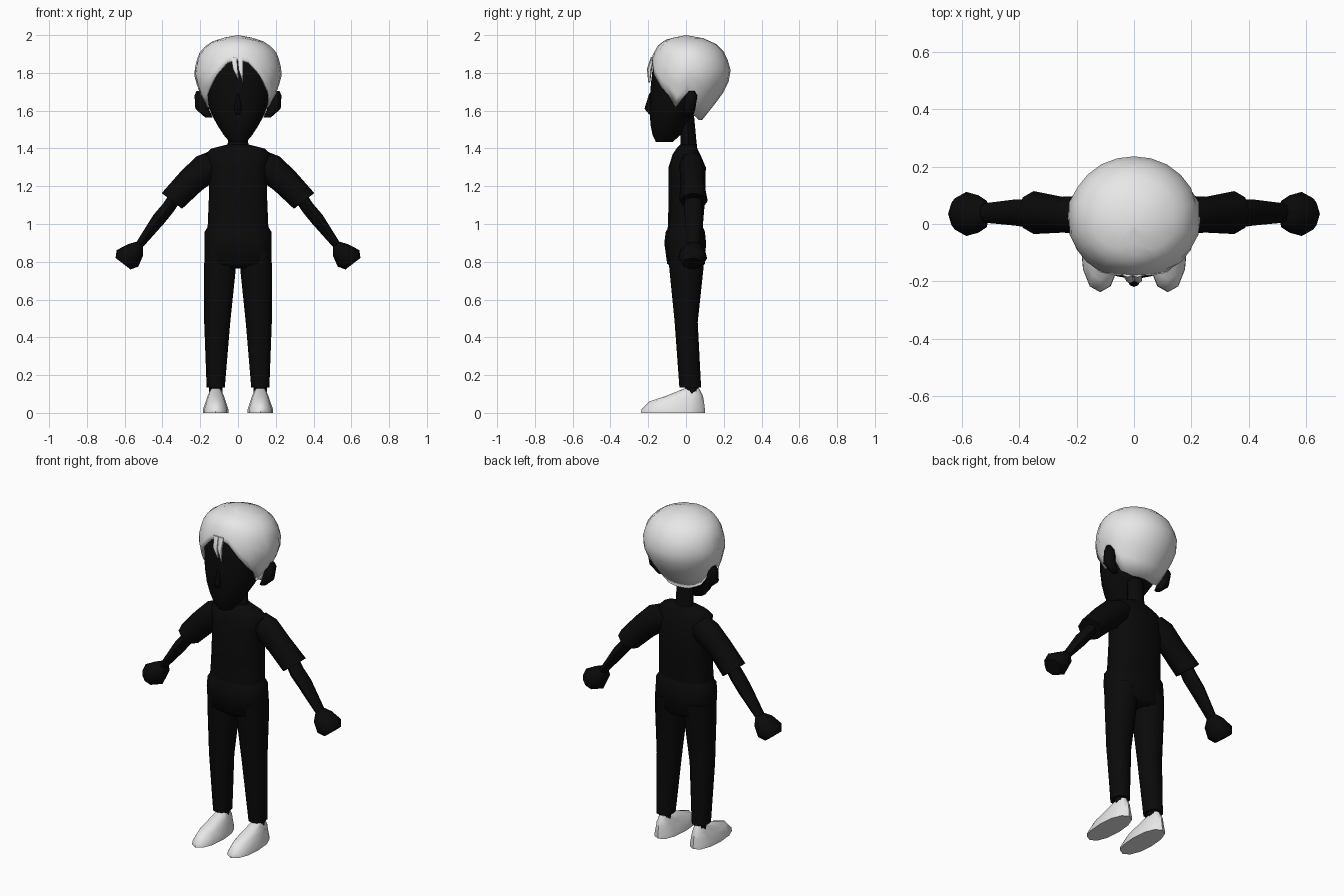
import bpy, bmesh
from math import sin, cos, pi, radians, copysign

if "Cube" in bpy.data.objects:
    bpy.data.objects.remove(bpy.data.objects["Cube"])


def material(name, value):
    m = bpy.data.materials.new(name)
    m.use_nodes = True
    m.diffuse_color = (value, value, value, 1)
    m.node_tree.nodes["Principled BSDF"].inputs["Base Color"].default_value = (value, value, value, 1)
    return m


BLACK = material("black", 0.003)
WHITE = material("off white", 0.8)


def finish(name, bm, mat, angle=50):
    bmesh.ops.recalc_face_normals(bm, faces=bm.faces)
    mesh = bpy.data.meshes.new(name)
    bm.to_mesh(mesh)
    bm.free()
    mesh.materials.append(mat)
    ob = bpy.data.objects.new(name, mesh)
    bpy.context.collection.objects.link(ob)
    bpy.ops.object.select_all(action="DESELECT")
    ob.select_set(True)
    bpy.context.view_layer.objects.active = ob
    bpy.ops.object.shade_smooth_by_angle(angle=radians(angle))
    return ob


def bridge(bm, rows):
    n = len(rows[0])
    for a, b in zip(rows, rows[1:]):
        for i in range(n):
            j = (i + 1) % n
            bm.faces.new((a[i], a[j], b[j], b[i]))


def loft(name, rings, mat, n=12, tilt=0, side=1, power=1):
    """Rings are (x, z, half width, front y, back y); tilt leans them in the xz plane."""
    bm = bmesh.new()
    rows = []
    for x, z, r, front, back in rings:
        row = []
        for i in range(n):
            a = 2 * pi * i / n
            u = copysign(abs(sin(a)) ** power, sin(a)) * r
            v = copysign(abs(cos(a)) ** power, cos(a))
            y = (front + back) / 2 - v * (back - front) / 2
            row.append(bm.verts.new((side * (x + u * cos(tilt)), y, z + u * sin(tilt))))
        rows.append(row)
    bridge(bm, rows)
    bm.faces.new(rows[0])
    bm.faces.new(rows[-1])
    return finish(name, bm, mat)


def column(x, rings):
    return [(x,) + r for r in rings]


def lerp(table, t):
    """Interpolates the rows of a table by their first value."""
    for p, q in zip(table, table[1:]):
        if t <= q[0]:
            f = max(0, (t - p[0]) / (q[0] - p[0]))
            return [a + (b - a) * f for a, b in zip(p[1:], q[1:])]
    return table[-1][1:]


# Head, nose and neck
loft("head", column(0, [
    (1.435, .045, -.16, -.07), (1.47, .075, -.177, -.03), (1.52, .107, -.187, 0),
    (1.58, .14, -.192, .05), (1.65, .163, -.193, .1), (1.75, .185, -.185, .16),
    (1.86, .18, -.172, .16), (1.93, .12, -.11, .1)]), BLACK, 16)
loft("nose", column(0, [
    (1.58, .012, -.195, -.17), (1.61, .022, -.22, -.17), (1.69, .006, -.195, -.17)]), BLACK, 8)
loft("neck", column(0, [(1.36, .062, -.03, .065), (1.44, .053, -.03, .055),
                        (1.6, .055, -.02, .04)]), BLACK, 8)

# Hair cap: columns run from the crown down to an uneven hairline
SKULL = [(1.55, .135, -.15, .085), (1.65, .185, -.18, .165), (1.72, .213, -.192, .215),
         (1.8, .235, -.2, .24), (1.9, .21, -.175, .212), (1.95, .165, -.145, .165),
         (1.98, .11, -.1, .11), (2.0, 0, 0, 0)]
HAIRLINE = [(0, 1.87), (15, 1.855), (30, 1.79), (45, 1.725), (60, 1.68), (75, 1.615),
            (90, 1.69), (105, 1.64), (120, 1.575), (150, 1.55), (180, 1.55)]
COLS, ROWS = 24, 9
bm = bmesh.new()
crown = bm.verts.new((0, 0, 2))
rows = []
for k in range(1, ROWS + 1):
    row = []
    for i in range(COLS):
        deg = 360 * i / COLS
        low = lerp(HAIRLINE, min(deg, 360 - deg))[0]
        z = 2 - (2 - low) * (k / ROWS) ** 1.5
        r, front, back = lerp(SKULL, z)
        a = radians(deg)
        row.append(bm.verts.new((r * sin(a), (front + back) / 2 - cos(a) * (back - front) / 2, z)))
    rows.append(row)
bridge(bm, rows)
for i in range(COLS):
    bm.faces.new((crown, rows[0][i], rows[0][(i + 1) % COLS]))
hair = finish("hair", bm, WHITE, 60)
rim = hair.modifiers.new("rim", "SOLIDIFY")
rim.thickness = .012
rim.offset = -1

# Loose strands over the forehead
for label, top, tip, low in (("right", -.022, .002, 1.765), ("left", .012, .026, 1.75)):
    loft(label + "_hair_strand", [
        (top, 1.885, .018, -.185, -.165), ((top + tip) / 2 - .004, 1.82, .014, -.207, -.18),
        (tip, low, .002, -.2, -.19)], WHITE, 6)

# Shirt body and trouser seat
loft("shirt", column(0, [
    (.95, .165, -.1, .09), (1.0, .16, -.095, .09), (1.12, .155, -.093, .1),
    (1.3, .15, -.093, .105), (1.37, .17, -.07, .075), (1.4, .14, -.05, .06),
    (1.42, .06, -.03, .055)]), BLACK, 12, power=.75)
loft("trouser_seat", column(0, [
    (.765, .1, -.07, .08), (.79, .178, -.1, .1), (.9, .178, -.115, .106),
    (.96, .176, -.107, .1), (.985, .16, -.09, .088)]), BLACK, 12, power=.75)

LEAN = .657
for label, s in (("left", 1), ("right", -1)):
    # Ear
    loft(label + "_ear", [
        (.155, 1.565, .02, 0, .035), (.19, 1.61, .036, -.015, .05),
        (.2, 1.68, .03, 0, .06), (.205, 1.705, .015, .015, .045)], BLACK, 8, side=s)

    # Short sleeve, forearm and fist
    loft(label + "_sleeve", [
        (.1, 1.34, .07, -.03, .085), (.155, 1.305, .085, -.035, .1),
        (.25, 1.225, .075, -.03, .095), (.35, 1.122, .068, -.035, .115)],
        BLACK, 8, LEAN, s)
    loft(label + "_forearm", [
        (.32, 1.16, .035, 0, .08), (.37, 1.085, .035, -.012, .085),
        (.42, 1.025, .036, -.005, .085), (.525, .885, .021, .005, .072),
        (.55, .85, .02, .01, .07)], BLACK, 8, LEAN, s)
    loft(label + "_hand", [
        (.52, .892, .023, .005, .075), (.542, .863, .05, -.03, .1),
        (.585, .818, .072, -.042, .112), (.609, .79, .05, -.02, .09)],
        BLACK, 8, LEAN, s)

    # Trouser leg, ankle and shoe
    loft(label + "_leg", [
        (.093, .86, .083, -.095, .1), (.096, .76, .084, -.088, .092),
        (.11, .48, .069, -.06, .062), (.118, .135, .048, -.035, .08)],
        BLACK, 12, side=s, power=.85)
    loft(label + "_ankle", column(.118, [
        (.1, .035, -.005, .065), (.15, .037, -.005, .065)]), BLACK, 8, side=s)
    loft(label + "_shoe", column(.118, [
        (0, .068, -.238, .1), (.02, .067, -.235, .1), (.06, .053, -.195, .095),
        (.09, .043, -.105, .09), (.128, .026, -.012, .07)]), WHITE, 12, side=s, power=.9)
